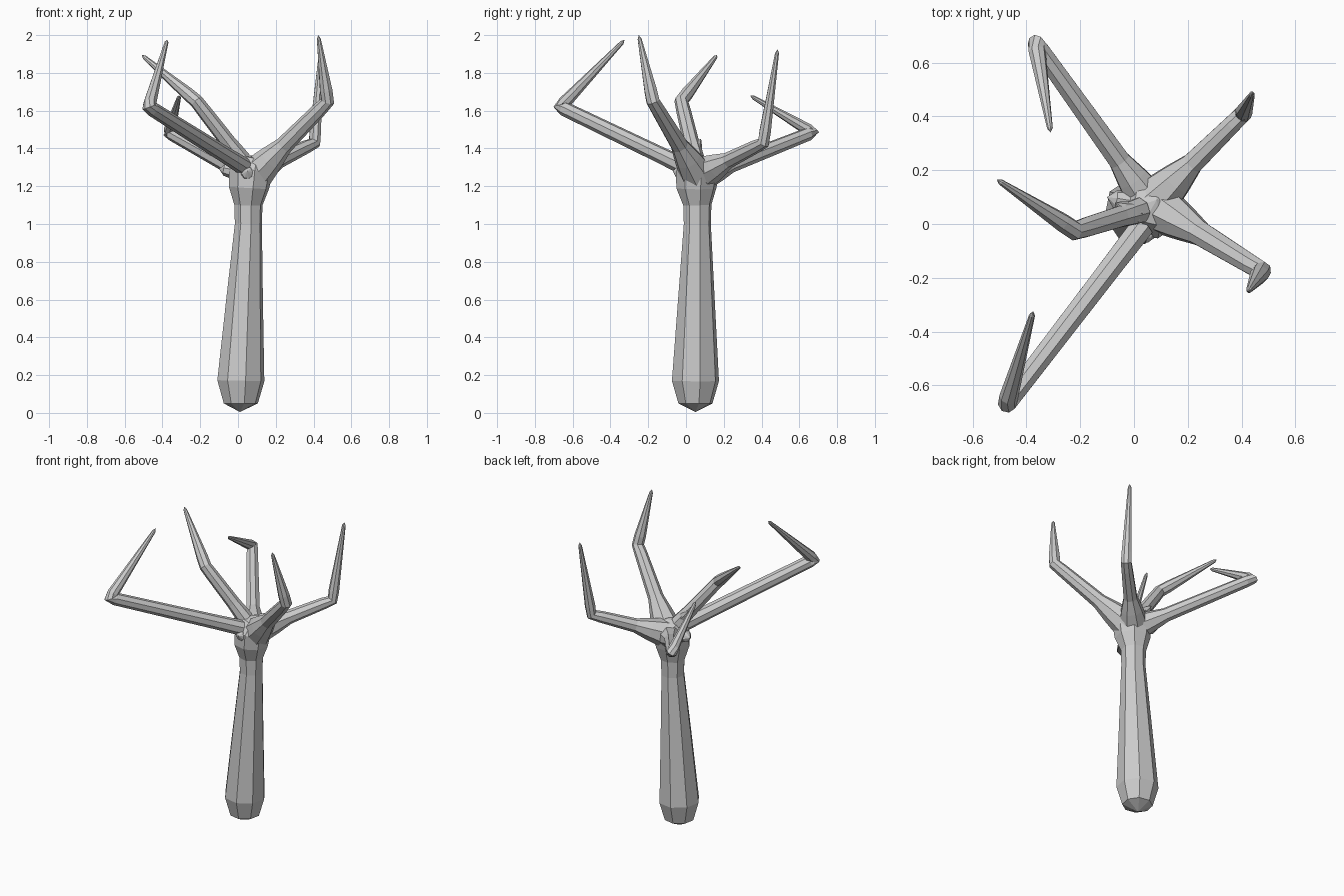
import bpy, bmesh, math
from mathutils import Vector

if "Cube" in bpy.data.objects:
    bpy.data.objects.remove(bpy.data.objects["Cube"])

SIDES = 8


def loft(name, path, radii, turn=0.2, tip_a=None, tip_b=None):
    """Eight-sided tube through path points, with optional pointed ends."""
    pts = [Vector(p) for p in path]
    bm = bmesh.new()
    rings, u = [], None
    for i, p in enumerate(pts):
        a = (p - pts[i - 1]).normalized() if i else Vector()
        b = (pts[i + 1] - p).normalized() if i < len(pts) - 1 else Vector()
        t = (a + b).normalized()
        if u is None:
            u = Vector((1, 0, 0)) if abs(t.x) < 0.5 else Vector((0, 0, 1))
        u = (u - t * u.dot(t)).normalized()
        v = t.cross(u)
        ring = []
        for k in range(SIDES):
            ang = 2 * math.pi * k / SIDES + turn
            ring.append(bm.verts.new(p + (u * math.cos(ang) + v * math.sin(ang)) * radii[i]))
        rings.append(ring)
    for r, s in zip(rings, rings[1:]):
        for k in range(SIDES):
            j = (k + 1) % SIDES
            bm.faces.new((r[k], r[j], s[j], s[k]))
    for ring, tip in ((rings[0], tip_a), (rings[-1], tip_b)):
        if tip is None:
            bm.faces.new(ring)
        else:
            c = bm.verts.new(tip)
            for k in range(SIDES):
                bm.faces.new((ring[k], ring[(k + 1) % SIDES], c))
    bmesh.ops.recalc_face_normals(bm, faces=bm.faces)
    me = bpy.data.meshes.new(name)
    bm.to_mesh(me)
    bm.free()
    ob = bpy.data.objects.new(name, me)
    bpy.context.collection.objects.link(ob)
    return ob


def branch(name, root, elbow, tip, r_root, r_mid, r_elbow, flare=0.3, bend=0.05):
    """Straight limb, rounded elbow, then a tapering spike."""
    root, elbow, tip = Vector(root), Vector(elbow), Vector(tip)
    d1, d2 = (elbow - root).normalized(), (tip - elbow).normalized()
    path = [root, root.lerp(elbow, flare * 0.55), root.lerp(elbow, flare),
            elbow - d1 * bend, elbow, elbow + d2 * bend, tip - d2 * 0.02]
    radii = [r_root, (r_root + r_mid) / 2, r_mid, r_elbow * 1.05,
             r_elbow, r_elbow * 0.95, 0.011]
    return loft(name, path, radii, turn=math.pi / 8, tip_b=tip)


# Trunk with swollen hub on top
loft("trunk",
     [(0.015, 0.05, 0.05), (0.015, 0.05, 0.17), (0.035, 0.055, 0.6),
      (0.055, 0.06, 1.0), (0.055, 0.06, 1.1), (0.058, 0.055, 1.19),
      (0.065, 0.06, 1.27), (0.08, 0.075, 1.33)],
     [0.092, 0.127, 0.099, 0.073, 0.076, 0.108, 0.117, 0.085],
     tip_a=(0.01, 0.05, 0.005), tip_b=(0.085, 0.09, 1.365))

# Five bent branches
branch("back_right_branch", (0.08, 0.09, 1.27), (0.405, 0.41, 1.43), (0.44, 0.485, 1.925),
       0.092, 0.043, 0.034, flare=0.42, bend=0.06)
branch("front_right_branch", (0.09, 0.06, 1.26), (0.475, -0.175, 1.65), (0.425, -0.25, 2.0),
       0.095, 0.048, 0.037, flare=0.4, bend=0.06)
branch("back_left_branch", (0.05, 0.09, 1.255), (-0.365, 0.67, 1.485), (-0.31, 0.34, 1.68),
       0.08, 0.043, 0.034, flare=0.25, bend=0.03)
branch("front_left_branch", (0.03, -0.01, 1.305), (-0.472, -0.665, 1.62), (-0.375, -0.325, 1.975),
       0.047, 0.044, 0.037, flare=0.2, bend=0.03)
branch("left_branch", (0.02, 0.05, 1.34), (-0.22, -0.025, 1.65), (-0.51, 0.165, 1.895),
       0.05, 0.042, 0.037, flare=0.3, bend=0.07)

# Small knots in the fork
loft("upper_knot", [(0.0, 0.04, 1.37), (-0.05, 0.055, 1.42)], [0.045, 0.03],
     tip_b=(-0.07, 0.08, 1.45))
loft("side_knot", [(-0.02, 0.08, 1.28), (-0.07, 0.09, 1.29)], [0.045, 0.035],
     tip_b=(-0.1, 0.1, 1.29))
loft("front_knot", [(0.05, 0.0, 1.27), (0.05, -0.05, 1.27)], [0.05, 0.03],
     tip_b=(0.05, -0.07, 1.28))
